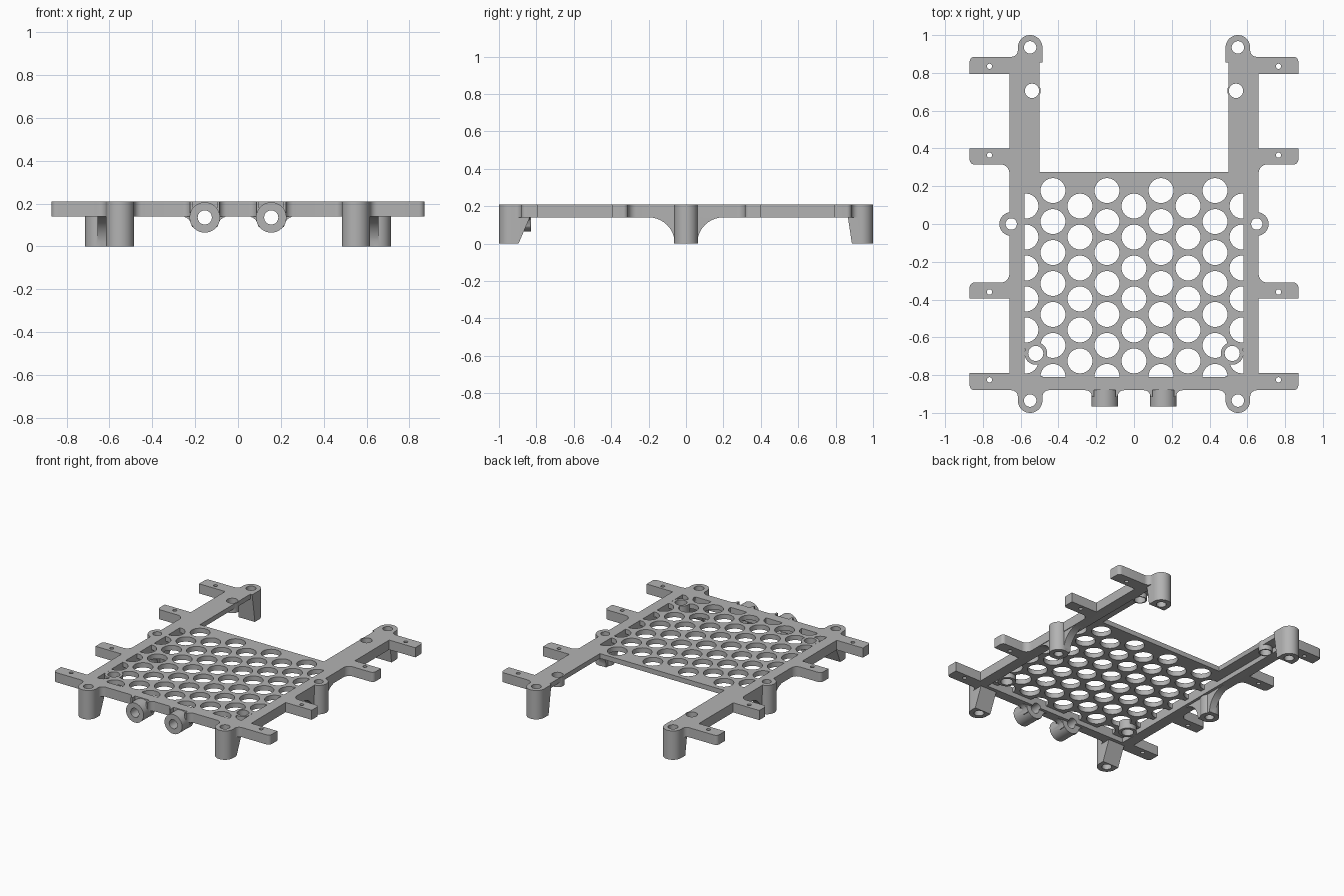
import bpy
import bmesh
from math import sin, cos, pi, radians
from mathutils import Matrix

if "Cube" in bpy.data.objects:
    bpy.data.objects.remove(bpy.data.objects["Cube"])

TOP, LOW, DECK = 0.21, 0.14, 0.175   # top, rib underside, deck underside
RAIL, RIB = 0.66, 0.58               # outer and inner side of the ribs
FRONT, REAR = -0.88, 0.885
SIDEWAYS = Matrix(((0, 0, 1, 0), (1, 0, 0, 0), (0, 1, 0, 0), (0, 0, 0, 1)))
FACING = Matrix(((1, 0, 0, 0), (0, 0, 1, 0), (0, 1, 0, 0), (0, 0, 0, 1)))

grey = bpy.data.materials.new("plain grey")
grey.use_nodes = True
grey.diffuse_color = (0.45, 0.45, 0.45, 1)
grey.node_tree.nodes["Principled BSDF"].inputs["Base Color"].default_value = grey.diffuse_color


def loft(bm, lower, upper, z0, z1, turn=None):
    """Solid between two outlines with the same number of points."""
    a = [bm.verts.new((x, y, z0)) for x, y in lower]
    b = [bm.verts.new((x, y, z1)) for x, y in upper]
    n = len(a)
    faces = [bm.faces.new(a[::-1]), bm.faces.new(b)]
    for i in range(n):
        j = (i + 1) % n
        faces.append(bm.faces.new((a[i], a[j], b[j], b[i])))
    if turn:
        bmesh.ops.transform(bm, matrix=turn, verts=a + b)
    bmesh.ops.recalc_face_normals(bm, faces=faces)


def prism(bm, outline, z0, z1, turn=None):
    loft(bm, outline, outline, z0, z1, turn)


def arc(cx, cy, rx, ry, a0, a1, n):
    return [(cx + rx * cos(a0 + (a1 - a0) * i / n), cy + ry * sin(a0 + (a1 - a0) * i / n))
            for i in range(n + 1)]


def circle(cx, cy, r, n=32):
    return arc(cx, cy, r, r, 0, 2 * pi, n)[:-1]


def fillet(bm, cx, cy, sx, sy, r, e=0.012):
    """Concave corner filler that opens toward (sx, sy)."""
    curve = arc(cx + sx * r, cy + sy * r, sx * r, sy * r, 1.5 * pi, pi, 8)
    pts = [(cx - sx * e, cy - sy * e), (cx + sx * r, cy - sy * e)]
    prism(bm, pts + curve + [(cx - sx * e, cy + sy * r)], LOW, TOP)


def part(name, build):
    me = bpy.data.meshes.new(name)
    bm = bmesh.new()
    build(bm)
    bm.to_mesh(me)
    bm.free()
    me.materials.append(grey)
    ob = bpy.data.objects.new(name, me)
    bpy.context.scene.collection.objects.link(ob)
    return ob


# Deck sheet with its open rear bay
def deck(bm):
    prism(bm, [(-RAIL, FRONT), (RAIL, FRONT), (RAIL, REAR), (0.5, REAR), (0.5, 0.275),
               (-0.5, 0.275), (-0.5, REAR), (-RAIL, REAR)], DECK, TOP)


# Staggered vent holes, trimmed where they meet the ribs
def vents(bm):
    for col in range(-4, 5):
        for row in range(7 if col % 2 else 6):
            y = (0.177 if col % 2 else 0.095) - 0.164 * row
            pts = []
            for px, py in circle(col * 0.143, y, 0.066):
                p = (max(-RIB, min(RIB, px)), max(-0.81, py))
                if not pts or abs(p[0] - pts[-1][0]) + abs(p[1] - pts[-1][1]) > 1e-4:
                    pts.append(p)
            prism(bm, pts, 0.1, 0.3)


# Ribs below the deck edge
def ribs(bm):
    prism(bm, [(-RAIL, FRONT), (RAIL, FRONT), (RAIL, REAR), (RIB, REAR), (RIB, -0.81),
               (-RIB, -0.81), (-RIB, REAR), (-RAIL, REAR)], LOW, TOP)


# Side tabs with one rounded outer corner
def tabs(bm):
    r = 0.025
    for s in (-1, 1):
        for y0, y1, up in ((0.795, REAR, 1), (0.315, 0.4, -1), (-0.395, -0.31, 1), (FRONT, -0.79, -1)):
            edge, other = (y1, y0) if up > 0 else (y0, y1)
            pts = [(s * 0.6, other), (s * 0.87, other)]
            pts += [(s * x, y) for x, y in arc(0.87 - r, edge - up * r, r, r, 0, up * pi / 2, 6)]
            prism(bm, pts + [(s * 0.6, edge)], LOW, TOP)


# Corner posts, rounded outside with a sloping inner face
def posts(bm):
    for s in (-1, 1):
        for e, low, high in ((-1, 0.895, 0.805), (1, 0.887, 0.855)):
            curve = arc(s * 0.55, e * 0.935, 0.065, e * 0.065, 0, pi, 20)
            ends = [[(s * 0.55 - 0.065, e * y), (s * 0.55 + 0.065, e * y)] for y in (low, high)]
            loft(bm, curve + ends[0], curve + ends[1], 0, TOP)


# Blends beside the tabs, posts and tubes
def fillets(bm):
    for s in (-1, 1):
        fillet(bm, s * RAIL, 0.315, s, -1, 0.045)
        fillet(bm, s * RAIL, -0.31, s, 1, 0.045)
        fillet(bm, s * 0.615, REAR, s, 1, 0.035)
        fillet(bm, s * 0.615, FRONT, s, -1, 0.035)
        fillet(bm, s * 0.485, FRONT, -s, -1, 0.035)
        for side in (-1, 1):
            fillet(bm, s * 0.155 + side * 0.068, FRONT, side, -1, 0.035)


# Middle side posts with arched webs
def side_posts(bm):
    for s in (-1, 1):
        prism(bm, circle(s * 0.65, 0, 0.063), 0, TOP)


def side_webs(bm):
    half = [(0.2, 0.18)] + arc(0.2, 0, 0.14, LOW, pi / 2, pi, 10)
    outline = half + [(-y, z) for y, z in half[::-1]]
    for s in (-1, 1):
        prism(bm, outline, s * 0.6, s * 0.655, SIDEWAYS)


# Small screw bosses under the deck
def screw_bosses(bm):
    for s in (-1, 1):
        prism(bm, circle(s * 0.52, -0.685, 0.06), LOW, TOP)
        prism(bm, circle(s * 0.54, 0.705, 0.046), LOW, TOP)


# Front tubes with flared shoulders
def front_tubes(bm):
    for s in (-1, 1):
        prism(bm, circle(s * 0.155, 0.135, 0.071), -0.965, -0.83, FACING)


def tube_shoulders(bm):
    half = [(0.11, 0.16)] + arc(0.11, 0.09, 0.05, 0.05, pi / 2, pi, 6)
    for s in (-1, 1):
        outline = [(s * 0.155 + x, z) for x, z in half]
        outline += [(s * 0.155 - x, z) for x, z in half[::-1]]
        prism(bm, outline, -0.875, -0.835, FACING)


# Drilled holes
def drills(bm):
    for s in (-1, 1):
        for x, y, r in ((0.55, -0.935, 0.033), (0.55, 0.935, 0.033), (0.65, 0, 0.03),
                        (0.52, -0.685, 0.04), (0.54, 0.705, 0.038)):
            prism(bm, circle(s * x, y, r), -0.1, 0.3)
        for y in (0.835, 0.365, -0.36, -0.825):
            prism(bm, circle(s * 0.765, y, 0.014, 16), -0.1, 0.3)
        prism(bm, circle(s * 0.155, 0.135, 0.033), -1.1, -0.78, FACING)


# Join the parts one by one, then drill
frame = part("mounting_frame", deck)
bpy.context.view_layer.objects.active = frame
frame.select_set(True)
steps = [("vent_cutter", vents), ("ribs", ribs), ("side_tabs", tabs), ("corner_posts", posts),
         ("fillets", fillets), ("side_posts", side_posts), ("side_webs", side_webs),
         ("screw_bosses", screw_bosses), ("front_tubes", front_tubes),
         ("tube_shoulders", tube_shoulders), ("drill_cutter", drills)]
for name, build in steps:
    helper = part(name, build)
    mod = frame.modifiers.new(name, 'BOOLEAN')
    mod.object = helper
    mod.operation = 'DIFFERENCE' if name.endswith("cutter") else 'UNION'
    mod.solver = 'MANIFOLD'
    bpy.ops.object.modifier_apply(modifier=name)
    bpy.data.objects.remove(helper)
bpy.ops.object.shade_smooth_by_angle(angle=radians(30))
